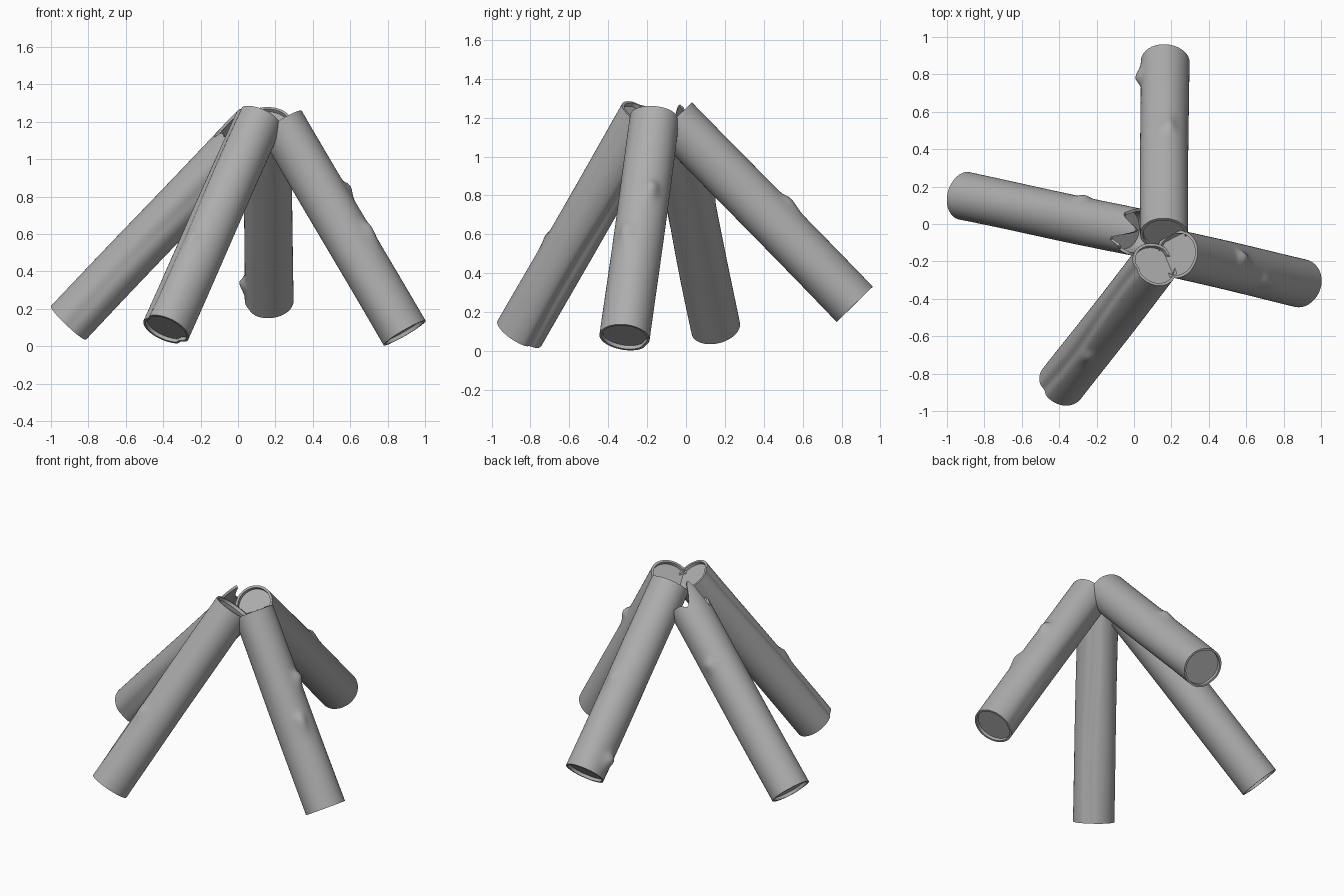
import bpy, bmesh, math
from mathutils import Vector

if "Cube" in bpy.data.objects:
    bpy.data.objects.remove(bpy.data.objects["Cube"])

SEG, RINGS = 56, 60
bark = bpy.data.materials.new("bark")
bark.diffuse_color = (0.42, 0.42, 0.42, 1)
bark.use_nodes = True
bark.node_tree.nodes["Principled BSDF"].inputs["Base Color"].default_value = bark.diffuse_color


def wrap(a):
    return (a + math.pi) % (2 * math.pi) - math.pi


def log(name, foot, top, radius=0.13, marks=(), grooves=(), spikes=()):
    """One log from foot to top with recessed end faces.
    marks: (surface point, height, length spread, angle spread) knots
    grooves: (point, depth, angle spread) running the full length
    spikes: (angle, end offset, angle spread) for a broken top end"""
    foot, top = Vector(foot), Vector(top)
    axis = (top - foot).normalized()
    length = (top - foot).length
    up = (Vector((0, 0, 1)) - axis * axis.z).normalized()
    side = axis.cross(up)

    def local(p):
        d = Vector(p) - foot
        return d.dot(axis), math.atan2(d.dot(side), d.dot(up))

    knots = [(*local(p), h, l, w) for p, h, l, w in marks]
    lines = [(*local(p), h, w) for p, h, w in grooves]

    def surface(t, a):
        r = radius - 0.002 * t / length + 0.0015 * math.sin(3 * a + 4 * t)
        for kt, ka, h, l, w in knots:
            # knots rise sharply on one side and fade along the other
            spread = l if t < kt else l * 0.45
            r += h * math.exp(-((t - kt) / spread) ** 2 - (wrap(a - ka) / w) ** 2)
        for gt, ga, h, w in lines:
            r -= h * math.exp(-(wrap(a - ga + 0.1 * math.sin(4 * (t - gt))) / w) ** 2)
        return r

    def broken(a):
        return sum(h * math.exp(-(wrap(a - c) / w) ** 2) for c, h, w in spikes)

    bm = bmesh.new()
    # rings as (position, radius scale): recess, rim, bark, rim, recess
    depth = 0.1 if spikes else 0.02
    rings = [(0.02, 0.89), (0.0, 0.90)]
    rings += [(length * i / RINGS, 1.0) for i in range(RINGS + 1)]
    rings += [(length, 0.88), (length - depth, 0.87)]
    loops = []
    for k, (t, s) in enumerate(rings):
        loop = []
        for j in range(SEG):
            a = 2 * math.pi * j / SEG
            r = surface(t, a) * s
            blend = max(0, (t / length - 0.75) / 0.25)
            shift = broken(a) * blend if k < len(rings) - 1 else 0
            loop.append(bm.verts.new(foot + axis * (t + shift)
                        + up * (r * math.cos(a)) + side * (r * math.sin(a))))
        loops.append(loop)
    for lo, hi in zip(loops, loops[1:]):
        for j in range(SEG):
            n = (j + 1) % SEG
            bm.faces.new((lo[j], lo[n], hi[n], hi[j]))
    bm.faces.new(loops[0][::-1])
    bm.faces.new(loops[-1])
    bmesh.ops.recalc_face_normals(bm, faces=bm.faces)
    mesh = bpy.data.meshes.new(name)
    bm.to_mesh(mesh)
    bm.free()
    mesh.materials.append(bark)
    obj = bpy.data.objects.new(name, mesh)
    bpy.context.collection.objects.link(obj)
    bpy.ops.object.select_all(action='DESELECT')
    obj.select_set(True)
    bpy.context.view_layer.objects.active = obj
    bpy.ops.object.shade_smooth_by_angle(angle=math.radians(40))
    return obj


# left log with a splintered top
log("left_log", (-0.905, 0.148, 0.125), (0.015, -0.045, 1.095),
    marks=[((-0.27, 0.14, 0.83), 0.016, 0.05, 0.3)],
    grooves=[((-0.9, 0.0, 0.1), 0.006, 0.25)],
    spikes=[(-0.1, 0.12, 0.3), (0.5, -0.08, 0.22), (1.0, -0.03, 0.2),
            (-0.75, -0.03, 0.2)])

# front log with long grooves
log("front_log", (-0.385, -0.855, 0.09), (0.113, -0.215, 1.21),
    marks=[((-0.23, -0.68, 0.57), 0.016, 0.07, 0.22)],
    grooves=[((-0.32, -0.82, -0.02), 0.015, 0.2),
             ((-0.15, -0.5, 0.78), 0.012, 0.2)])

# back log with two knots
log("back_log", (0.165, 0.868, 0.24), (0.16, -0.06, 1.19),
    marks=[((0.03, 0.78, 0.34), 0.03, 0.06, 0.3),
           ((0.19, 0.53, 0.78), 0.018, 0.07, 0.25)],
    grooves=[((0.05, 0.85, 0.16), 0.006, 0.3)])

# right log with two knots
log("right_log", (0.89, -0.315, 0.07), (0.23, -0.16, 1.195),
    marks=[((0.6, -0.17, 0.86), 0.028, 0.06, 0.28),
           ((0.70, -0.31, 0.63), 0.020, 0.08, 0.25)],
    grooves=[((0.85, -0.2, 0.02), 0.006, 0.25)])
